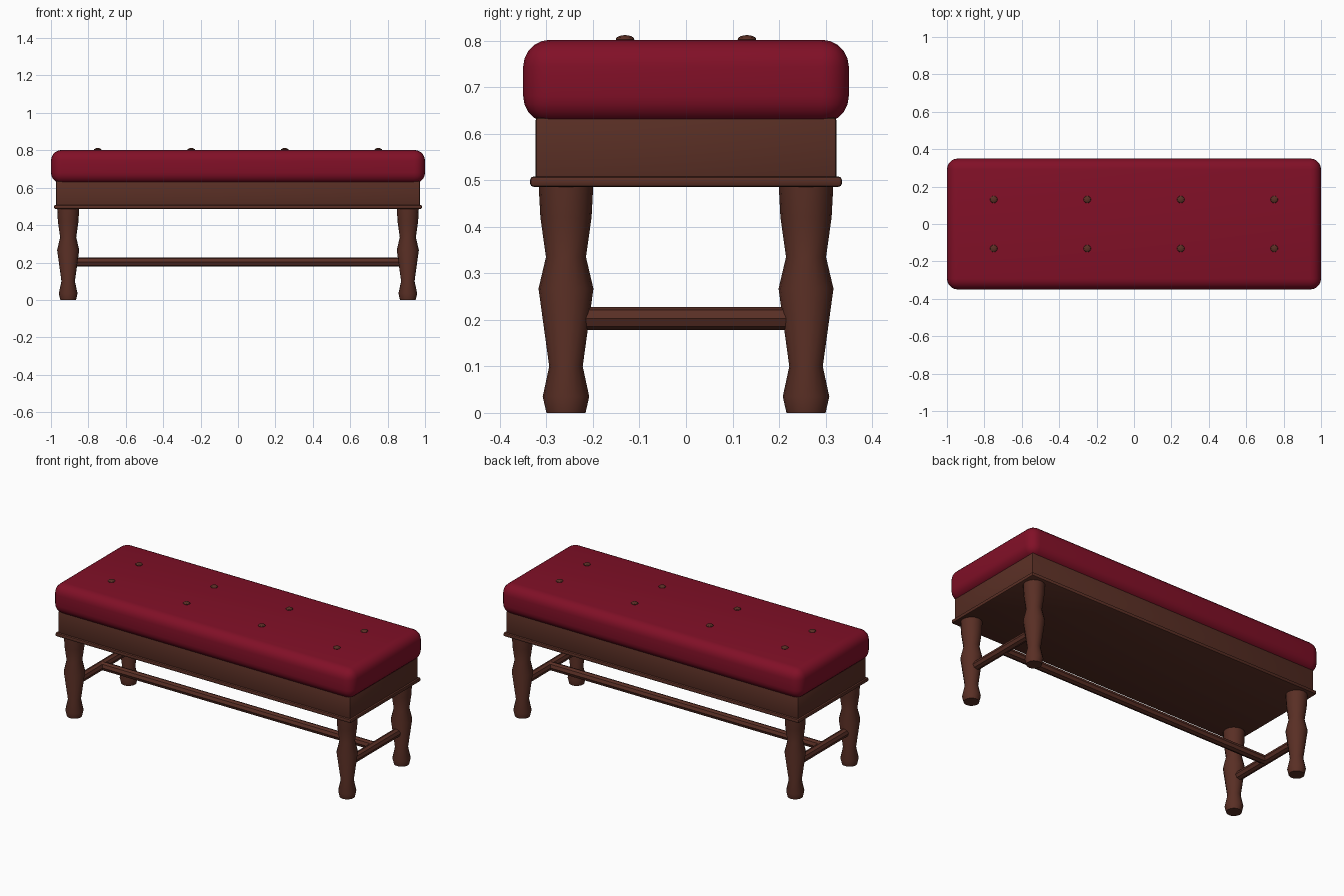
import bpy, bmesh, math
from mathutils import Matrix

cube = bpy.data.objects.get("Cube")
if cube:
    bpy.data.objects.remove(cube, do_unlink=True)


def material(name, rgb):
    m = bpy.data.materials.new(name)
    m.use_nodes = True
    m.diffuse_color = (*rgb, 1)
    bsdf = m.node_tree.nodes["Principled BSDF"]
    bsdf.inputs["Base Color"].default_value = (*rgb, 1)
    bsdf.inputs["Roughness"].default_value = 0.6
    return m


RED = material("crimson fabric", (0.22, 0.005, 0.02))
WOOD = material("brown wood", (0.10, 0.028, 0.018))


def make(name, bm, mat, angle=30):
    bmesh.ops.recalc_face_normals(bm, faces=bm.faces)
    mesh = bpy.data.meshes.new(name)
    bm.to_mesh(mesh)
    bm.free()
    obj = bpy.data.objects.new(name, mesh)
    bpy.context.collection.objects.link(obj)
    mesh.materials.append(mat)
    bpy.ops.object.select_all(action="DESELECT")
    obj.select_set(True)
    bpy.context.view_layer.objects.active = obj
    bpy.ops.object.shade_smooth_by_angle(angle=math.radians(angle))
    return obj


def box(name, half_x, half_y, z0, z1, mat, bevel, segments):
    bm = bmesh.new()
    size = Matrix.Diagonal((2 * half_x, 2 * half_y, z1 - z0, 1))
    bmesh.ops.create_cube(bm, size=1, matrix=Matrix.Translation((0, 0, (z0 + z1) / 2)) @ size)
    bmesh.ops.bevel(bm, geom=bm.edges[:], offset=bevel, segments=segments,
                    profile=0.5, affect="EDGES")
    return make(name, bm, mat)


def turned(name, profile, x, y, mat, sides=16):
    # Rings of a (radius, height) profile joined by quads, capped at both ends
    bm = bmesh.new()
    rings = []
    for r, z in profile:
        rings.append([bm.verts.new((x + r * math.cos(a), y + r * math.sin(a), z))
                      for a in (math.tau * i / sides for i in range(sides))])
    for low, high in zip(rings, rings[1:]):
        for i in range(sides):
            j = (i + 1) % sides
            bm.faces.new((low[i], low[j], high[j], high[i]))
    bm.faces.new(rings[0])
    bm.faces.new(rings[-1])
    return make(name, bm, mat)


def rail(name, length, x, axis):
    # Octagonal stretcher bar
    bm = bmesh.new()
    turn = Matrix.Rotation(math.pi / 2, 4, axis)
    bmesh.ops.create_cone(bm, cap_ends=True, segments=8, radius1=0.025, radius2=0.025,
                          depth=length, matrix=Matrix.Translation((x, 0, 0.203)) @ turn)
    return make(name, bm, WOOD)


# Seat
box("cushion", 1.0, 0.35, 0.623, 0.802, RED, 0.058, 5)
box("apron", 0.972, 0.323, 0.495, 0.635, WOOD, 0.006, 2)
box("lower_moulding", 0.983, 0.335, 0.486, 0.508, WOOD, 0.007, 2)

# Turned legs
LEG = [(0.042, 0), (0.05, 0.035), (0.036, 0.10), (0.059, 0.267),
       (0.043, 0.335), (0.055, 0.42), (0.059, 0.495)]
LEG_X, LEG_Y = 0.908, 0.258
for sx, side in ((1, "left"), (-1, "right")):
    for sy, end in ((-1, "front"), (1, "back")):
        turned(f"{end}_{side}_leg", LEG, sx * LEG_X, sy * LEG_Y, WOOD)
    rail(f"{side}_stretcher", 2 * LEG_Y, sx * LEG_X, "X")
rail("long_stretcher", 2 * LEG_X, 0, "Y")

# Tufting buttons
for i, x in enumerate((-0.75, -0.25, 0.25, 0.75)):
    for y, row in ((-0.131, "front"), (0.131, "back")):
        bm = bmesh.new()
        bmesh.ops.create_uvsphere(bm, u_segments=12, v_segments=8, radius=1,
                                  matrix=Matrix.Translation((x, y, 0.803))
                                  @ Matrix.Diagonal((0.02, 0.02, 0.009, 1)))
        make(f"{row}_button_{i + 1}", bm, WOOD)
